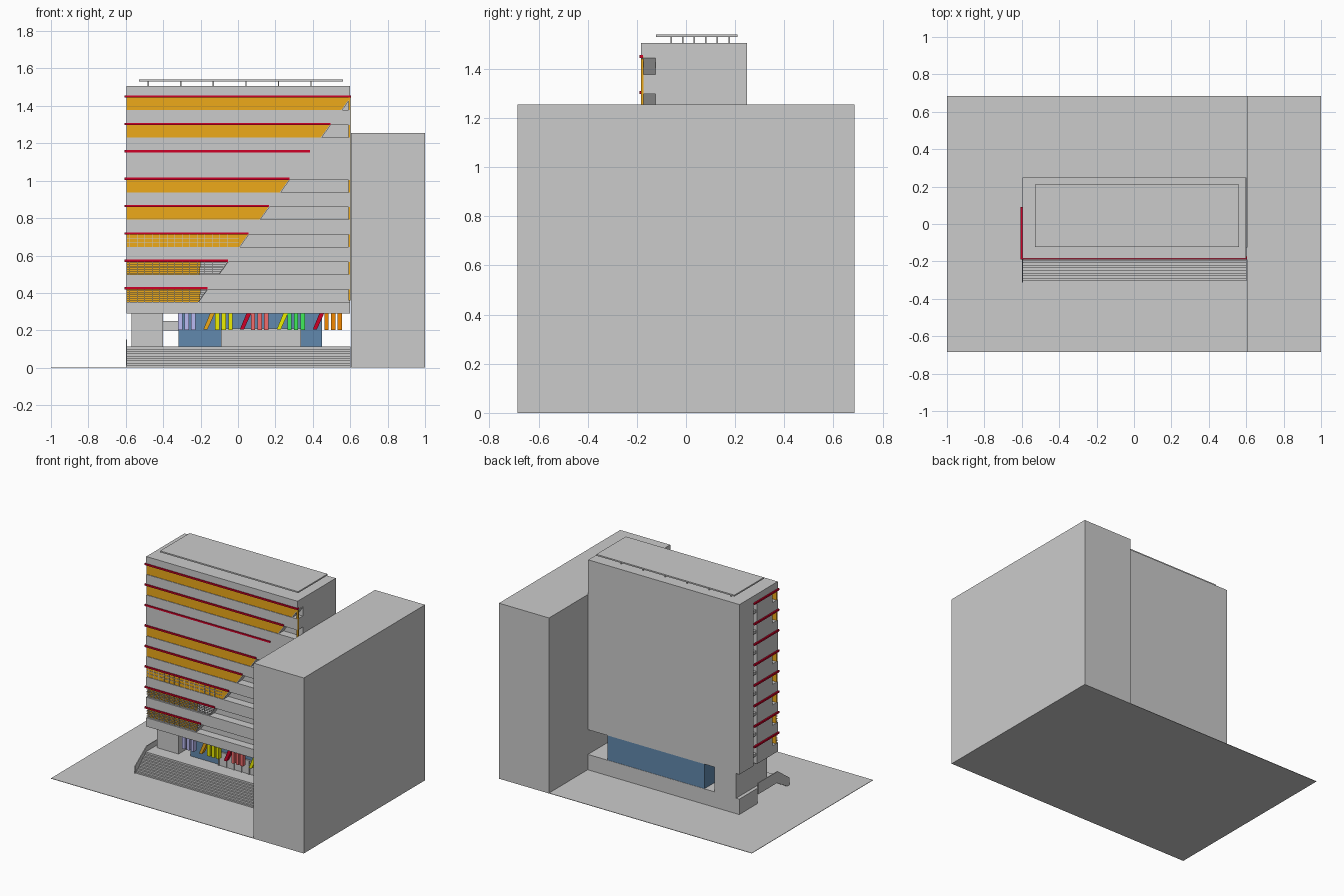
import bpy, bmesh

if "Cube" in bpy.data.objects:
    bpy.data.objects.remove(bpy.data.objects["Cube"])

mats = {}


def paint(o, colour):
    if colour:
        if colour not in mats:
            m = bpy.data.materials.new("paint_%d" % len(mats))
            m.diffuse_color = (*colour, 1)
            m.use_nodes = True
            m.node_tree.nodes["Principled BSDF"].inputs["Base Color"].default_value = m.diffuse_color
            mats[colour] = m
        o.data.materials.append(mats[colour])
    return o


def prism(name, pts, offset, colour=None):
    """Extrude a 3D polygon along an offset vector."""
    bm = bmesh.new()
    f = bm.faces.new([bm.verts.new(p) for p in pts])
    r = bmesh.ops.extrude_face_region(bm, geom=[f])
    bmesh.ops.translate(bm, vec=offset,
                        verts=[v for v in r["geom"] if isinstance(v, bmesh.types.BMVert)])
    bmesh.ops.recalc_face_normals(bm, faces=bm.faces)
    me = bpy.data.meshes.new(name)
    bm.to_mesh(me)
    bm.free()
    o = bpy.data.objects.new(name, me)
    bpy.context.collection.objects.link(o)
    return paint(o, colour)


def box(name, x0, x1, y0, y1, z0, z1, colour=None):
    return prism(name, [(x0, y0, z0), (x1, y0, z0), (x1, y1, z0), (x0, y1, z0)],
                 (0, 0, z1 - z0), colour)


def front_panel(name, xz, y0, y1, colour=None):
    return prism(name, [(x, y0, z) for x, z in xz], (0, y1 - y0, 0), colour)


def side_panel(name, yz, x0, x1, colour=None):
    return prism(name, [(x0, y, z) for y, z in yz], (x1 - x0, 0, 0), colour)


ORANGE, RED, BLUE = (0.85, 0.40, 0.01), (0.62, 0.0, 0.02), (0.12, 0.25, 0.42)
YELLOW, GREEN, PURPLE = (0.85, 0.85, 0.0), (0.05, 0.85, 0.1), (0.5, 0.5, 0.9)
SCARLET, TANGERINE = (0.9, 0.15, 0.15), (0.9, 0.25, 0.0)
YF, YR, YB = -0.184, -0.125, 0.248   # facade, recess and back planes
Z0, Z1 = 0.29, 1.505

# Site and neighbouring block
box("site_slab", -1, 1, -0.685, 0.685, 0, 0.003)
box("neighbour_block", 0.604, 1, -0.685, 0.685, 0, 1.255)

# Tower core with a narrow window recess on the left side
box("tower_core", -0.57, 0.6, YR, YB, Z0, Z1)
box("left_wall_back", -0.597, -0.57, 0.09, YB, Z0, Z1)
box("left_wall_front", -0.597, -0.57, YR, 0.05, Z0, Z1)
box("left_recess_cap", -0.597, -0.57, 0.05, 0.09, 1.45, Z1)

# Facade floors: spandrels, sloped-end screens and sun fins
fins = [1.45 - 0.1464 * i for i in range(8)]
ends = [0.603 - 0.1093 * i for i in range(8)]
above = Z1
for i, (z, xe) in enumerate(zip(fins, ends)):
    zt, zb = z - 0.006, z - 0.073
    box("spandrel", -0.597, 0.6, YF, YR, zt, above)
    above = zb
    box("front_fin", -0.606, xe, YF - 0.006, YF + 0.01, z - 0.006, z + 0.006, RED)
    box("side_fin", -0.607, -0.595, YF, 0.09, z - 0.006, z + 0.006, RED)
    box("side_window_sill", -0.59, -0.57, 0.05, 0.09, z - 0.08, z - 0.06)
    if i == 2:
        box("solid_band", -0.597, 0.6, YF, YR, zb, zt)
        continue
    xt, xb = xe - 0.004, xe - 0.052
    if i >= 6:
        # open screens with railings on the two lowest floors
        front_panel("orange_screen", [(-0.597, zb), (-0.205, zb), (-0.2, zt), (-0.597, zt)],
                    YF + 0.012, YF + 0.02, ORANGE)
        for k in range(6):
            zz = zb + 0.004 + k * 0.0115
            box("railing_bar", -0.597, xb + (xt - xb) * (zz - zb) / (zt - zb),
                YF + 0.003, YF + 0.008, zz, zz + 0.003)
    else:
        front_panel("orange_screen", [(-0.597, zb), (xb, zb), (xt, zt), (-0.597, zt)],
                    YF + 0.004, YF + 0.014, ORANGE)
    if i >= 5:
        n = int((xb + 0.59) / 0.04)
        for k in range(n):
            x = -0.58 + k * 0.04
            box("screen_bar", x, x + 0.003, YF + 0.001, YF + 0.006, zb, zt)
    if i == 5:
        for k in (1, 2):
            zz = zb + k * 0.022
            box("screen_rail", -0.597, xb, YF + 0.001, YF + 0.006, zz, zz + 0.003)
    front_panel("sloped_end", [(xb, zb), (xb + 0.006, zb), (xt + 0.006, zt), (xt, zt)],
                YF + 0.002, YR)
box("bottom_spandrel", -0.597, 0.6, YF, YR, Z0, above)
box("corner_strip", 0.59, 0.6015, YF + 0.001, YF + 0.012, Z0 + 0.07, 1.45, ORANGE)

# Rooftop canopy on posts
box("roof_canopy", -0.53, 0.562, -0.123, 0.21, 1.53, 1.54)
for k in range(6):
    x, y = -0.48 + k * 0.174, -0.06 + k * 0.047
    for yy in (-0.06, 0.175):
        box("canopy_post", x - 0.003, x + 0.003, yy - 0.003, yy + 0.003, Z1, 1.53)
    for xx in (-0.48, 0.39):
        box("canopy_post", xx - 0.003, xx + 0.003, y - 0.003, y + 0.003, Z1, 1.53)

# Podium and stairs as one stepped profile with an open underside
steps, yz = 9, []
for k in range(steps):
    y = -0.305 + k * 0.0138
    yz += [(y, 0.113 * k / steps), (y, 0.113 * (k + 1) / steps)]
yz += [(YB, 0.113), (YB, 0), (0.04, 0), (0.04, 0.07), (-0.17, 0.07), (-0.29, 0)]
side_panel("podium_and_stairs", yz, -0.595, 0.602)
side_panel("stair_side_wall", [(-0.312, 0), (-0.312, 0.055), (-0.18, 0.15), (0.04, 0.15),
                               (0.04, 0.07), (-0.17, 0.07), (-0.29, 0)], -0.6, -0.594)

# Open ground floor: service core, link beam and glazed hall
box("service_core", -0.57, -0.4, -0.1, YB, 0.11, Z0)
box("link_beam", -0.4, -0.318, -0.06, 0.0, 0.2, 0.25)
box("glazed_hall", -0.318, 0.45, -0.08, YB - 0.002, 0.11, Z0, BLUE)
box("entrance_doors", -0.088, 0.335, -0.09, -0.08, 0.11, 0.21)
for k in range(8):
    x = -0.088 + k * 0.06
    box("door_mullion", x - 0.004, x + 0.004, -0.096, -0.088, 0.11, 0.21, (0.75, 0.75, 0.75))

# Coloured hanging blades and slanted struts
for x0, col in ((-0.32, PURPLE), (-0.122, YELLOW), (0.07, SCARLET), (0.265, GREEN),
                (0.463, TANGERINE)):
    for k in range(3):
        x = x0 + k * 0.035
        box("hanging_blade", x, x + 0.022, -0.175, -0.145, 0.203, Z0, col)
for x, col in ((-0.185, ORANGE), (0.01, RED), (0.207, YELLOW), (0.4, RED)):
    front_panel("slanted_strut", [(x, 0.205), (x + 0.022, 0.205), (x + 0.06, Z0), (x + 0.035, Z0)],
                -0.175, -0.145, col)
